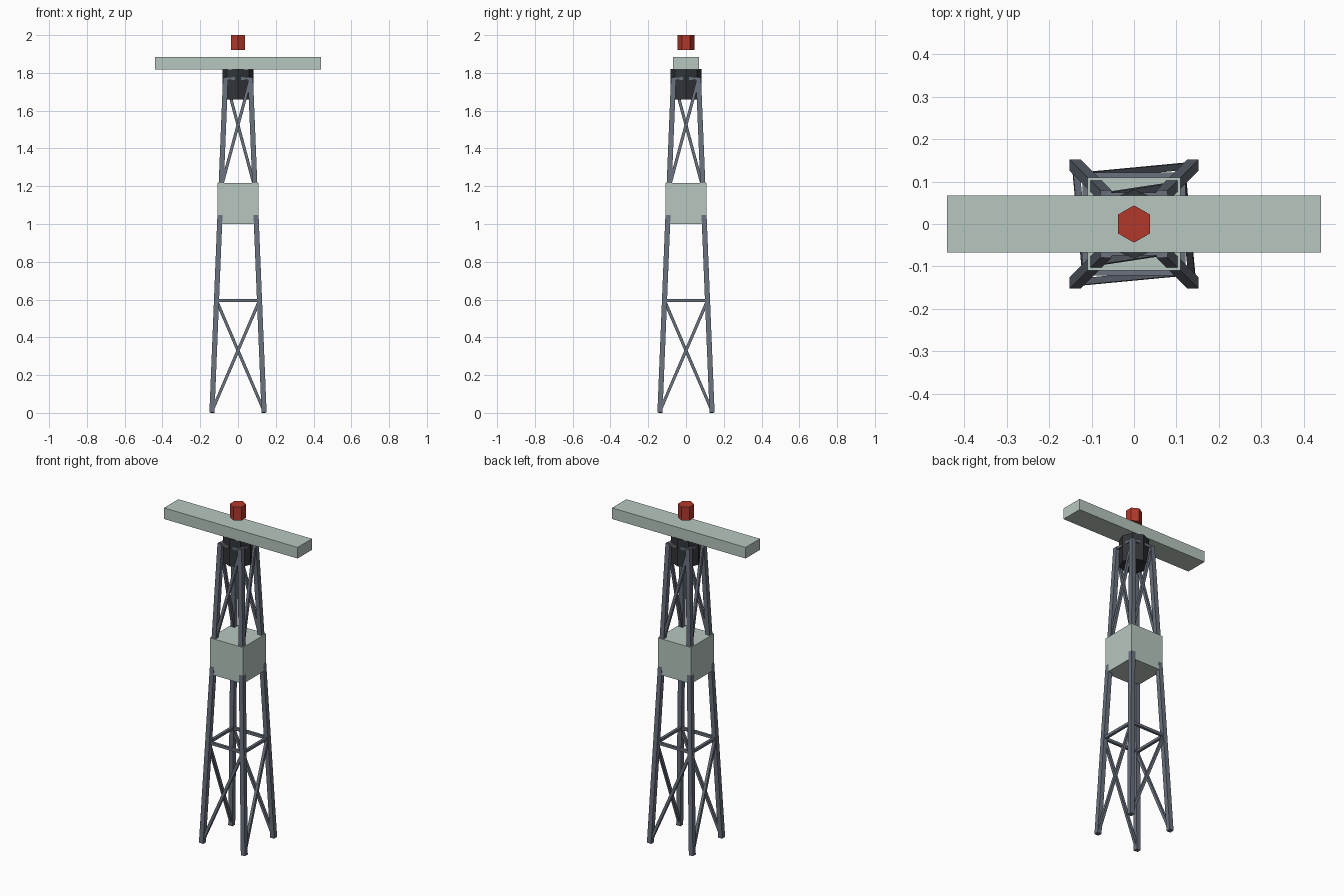
import bpy, bmesh, math
from mathutils import Vector, Matrix

if "Cube" in bpy.data.objects:
    bpy.data.objects.remove(bpy.data.objects["Cube"])


def material(name, rgb):
    m = bpy.data.materials.new(name)
    m.diffuse_color = (*rgb, 1)
    m.use_nodes = True
    m.node_tree.nodes["Principled BSDF"].inputs["Base Color"].default_value = m.diffuse_color
    return m


STEEL = material("steel grey", (0.144, 0.168, 0.209))
DARK = material("dark iron", (0.032, 0.037, 0.042))
PALE = material("pale grey green", (0.475, 0.565, 0.52))
RED = material("signal red", (0.445, 0.040, 0.025))


def finish(name, bm, mat):
    me = bpy.data.meshes.new(name)
    bm.to_mesh(me)
    bm.free()
    me.materials.append(mat)
    ob = bpy.data.objects.new(name, me)
    bpy.context.collection.objects.link(ob)
    return ob


def box(name, size, centre, mat):
    bm = bmesh.new()
    bmesh.ops.create_cube(bm, size=1, matrix=Matrix.Translation(centre) @ Matrix.Diagonal((*size, 1)))
    return finish(name, bm, mat)


def prism(name, sides, radius, z0, z1, mat):
    # Prism with one corner on the y axis
    bm = bmesh.new()
    m = Matrix.Translation((0, 0, (z0 + z1) / 2)) @ Matrix.Rotation(math.pi / 2, 4, 'Z')
    # build the ring directly so the first corner lies on the rotated x axis
    ring = [bm.verts.new(m @ Vector((radius * math.cos(math.tau * i / sides),
                                     radius * math.sin(math.tau * i / sides),
                                     (z0 - z1) / 2))) for i in range(sides)]
    base = bm.faces.new(ring)
    ext = bmesh.ops.extrude_face_region(bm, geom=[base], use_keep_orig=True)
    top = [v for v in ext["geom"] if isinstance(v, bmesh.types.BMVert)]
    bmesh.ops.translate(bm, verts=top, vec=(0, 0, z1 - z0))
    bmesh.ops.recalc_face_normals(bm, faces=bm.faces)
    return finish(name, bm, mat)


def beam(name, a, b, width, mat=STEEL):
    # Square bar between two points
    d = b - a
    m = (Matrix.Translation((a + b) / 2)
         @ Vector((0, 0, 1)).rotation_difference(d).to_matrix().to_4x4()
         @ Matrix.Diagonal((width, width, d.length, 1)))
    bm = bmesh.new()
    bmesh.ops.create_cube(bm, size=1, matrix=m)
    return finish(name, bm, mat)


# Tower corners run anticlockwise from front left and lean inward with height
CORNERS = [(-1, -1), (1, -1), (1, 1), (-1, 1)]
LEG_TOP = 1.775


def corner(i, z):
    r = 0.138 + (0.066 - 0.138) * z / LEG_TOP
    sx, sy = CORNERS[i % 4]
    return Vector((sx * r, sy * r, z))


for i in range(4):
    # Leg
    beam(f"leg_{i}", corner(i, 0.001), corner(i, LEG_TOP), 0.027)
    # Horizontal rings
    for tag, z in (("lower", 0.595), ("upper", 1.77)):
        beam(f"{tag}_ring_bar_{i}", corner(i, z), corner(i + 1, z), 0.016)
    # One diagonal per side in the lower and upper bays
    for tag, z0, z1 in (("lower", 0.01, 0.595), ("upper", 1.19, 1.77)):
        beam(f"{tag}_diagonal_{i}", corner(i, z0), corner(i + 1, z1), 0.016)

# Equipment cabin, turntable, antenna and warning light
box("cabin", (0.218, 0.218, 0.216), (0, 0, 1.108), PALE)
prism("turntable", 8, 0.081, 1.66, 1.82, DARK)
box("antenna_bar", (0.88, 0.135, 0.066), (0, 0, 1.852), PALE)
prism("warning_light", 6, 0.044, 1.92, 2.0, RED)
